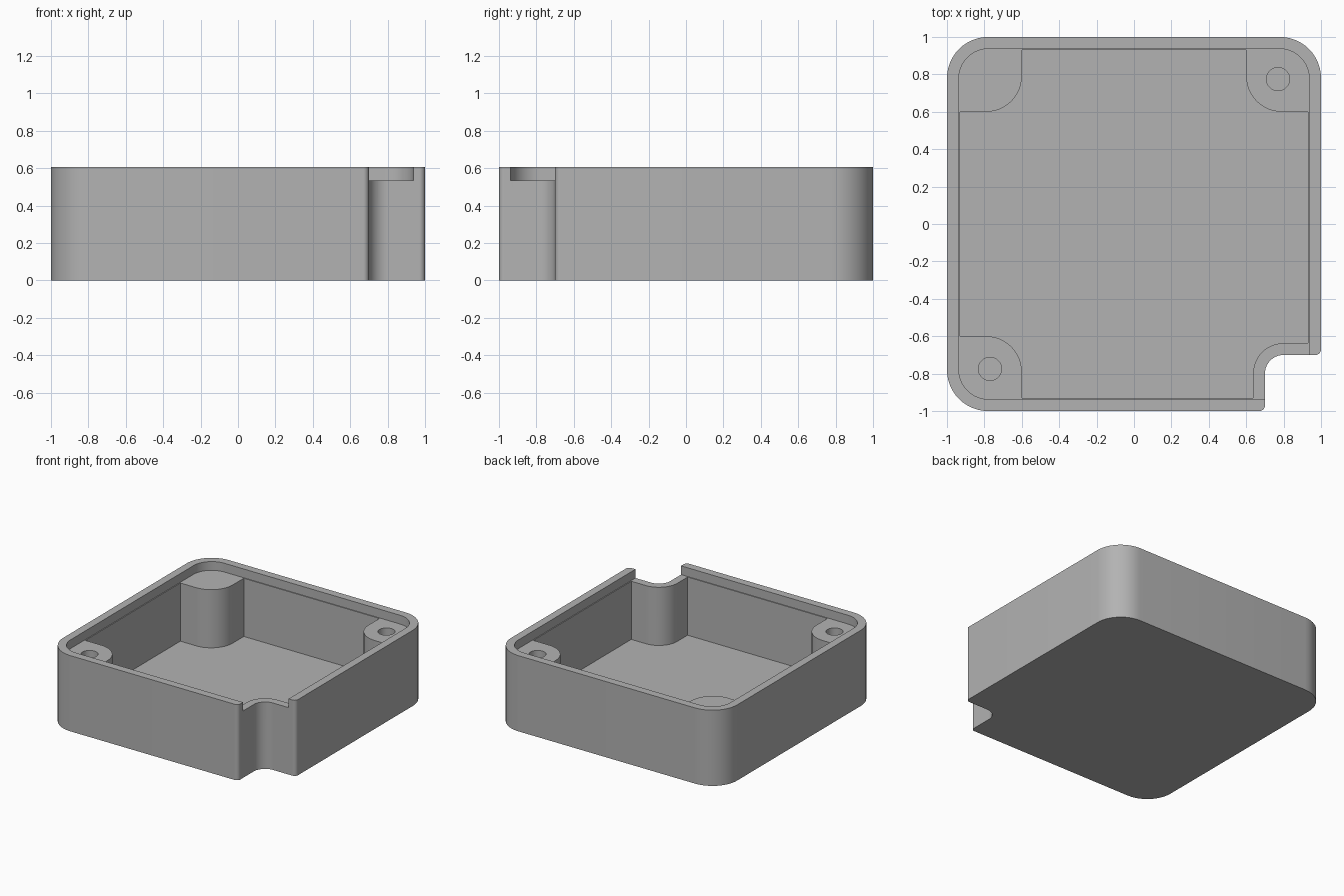
import bpy, bmesh, math
from mathutils import Vector

cube = bpy.data.objects.get("Cube")
if cube:
    bpy.data.objects.remove(cube, do_unlink=True)

HEIGHT, LEDGE, FLOOR = 0.605, 0.535, 0.07

grey = bpy.data.materials.new("Grey plastic")
grey.use_nodes = True
grey.diffuse_color = (0.45, 0.45, 0.45, 1)
grey.node_tree.nodes["Principled BSDF"].inputs["Base Color"].default_value = (0.45, 0.45, 0.45, 1)


def fillet(corners, steps=12):
    """Round each (x, y, radius) right-angled corner of an outline."""
    points = []
    for i, (x, y, r) in enumerate(corners):
        p = Vector((x, y))
        if r == 0:
            points.append(p)
            continue
        a = (Vector(corners[i - 1][:2]) - p).normalized()
        b = (Vector(corners[(i + 1) % len(corners)][:2]) - p).normalized()
        centre = p + (a + b) * r
        for k in range(steps + 1):
            t = math.pi / 2 * k / steps
            points.append(centre - b * r * math.cos(t) - a * r * math.sin(t))
    return points


def prism(name, outline, z0, z1):
    bm = bmesh.new()
    base = bm.faces.new([bm.verts.new((p.x, p.y, z0)) for p in outline])
    top = bmesh.ops.extrude_face_region(bm, geom=[base])["geom"]
    verts = [g for g in top if isinstance(g, bmesh.types.BMVert)]
    bmesh.ops.translate(bm, verts=verts, vec=(0, 0, z1 - z0))
    bmesh.ops.recalc_face_normals(bm, faces=bm.faces[:])
    mesh = bpy.data.meshes.new(name)
    bm.to_mesh(mesh)
    bm.free()
    mesh.materials.append(grey)
    obj = bpy.data.objects.new(name, mesh)
    bpy.context.collection.objects.link(obj)
    return obj


def cut(target, cutter):
    cutter.hide_render = True
    mod = target.modifiers.new("Cut", "BOOLEAN")
    mod.operation, mod.solver, mod.object = "DIFFERENCE", "EXACT", cutter
    bpy.context.view_layer.objects.active = target
    bpy.ops.object.modifier_apply(modifier=mod.name)
    bpy.data.objects.remove(cutter, do_unlink=True)


# Outer body with the notched corner
body = prism("enclosure_body", fillet([
    (-1, -1, 0.22), (0.7, -1, 0.03), (0.7, -0.7, 0.1),
    (1, -0.7, 0.03), (1, 1, 0.22), (-1, 1, 0.22)]), 0, HEIGHT)

# Cavity that leaves three corner posts and the notch wall standing
w, p, n = 0.93, 0.6, 0.637
cut(body, prism("cavity_cutter", fillet([
    (-p, -w, 0), (n, -w, 0), (n, -n, 0.163), (w, -n, 0),
    (w, p, 0), (p, p, 0.19), (p, w, 0),
    (-p, w, 0), (-p, p, 0.19), (-w, p, 0),
    (-w, -p, 0), (-p, -p, 0.19)]), FLOOR, 1))

# Shallow lid recess, which also lowers the notch wall
e = 0.937
cut(body, prism("recess_cutter", fillet([
    (-e, -e, 0.16), (e, -e, 0), (e, e, 0.16), (-e, e, 0.16)]), LEDGE, 1))

# Screw holes in two opposite posts
for s in (-1, 1):
    circle = [Vector((s * 0.77 + 0.062 * math.cos(k * math.tau / 32),
                      s * 0.775 + 0.062 * math.sin(k * math.tau / 32))) for k in range(32)]
    cut(body, prism("hole_cutter", circle, 0.15, 1))

# Smooth the rounded corners only
bpy.ops.object.select_all(action="DESELECT")
body.select_set(True)
bpy.context.view_layer.objects.active = body
bpy.ops.object.shade_smooth_by_angle(angle=math.radians(30))
